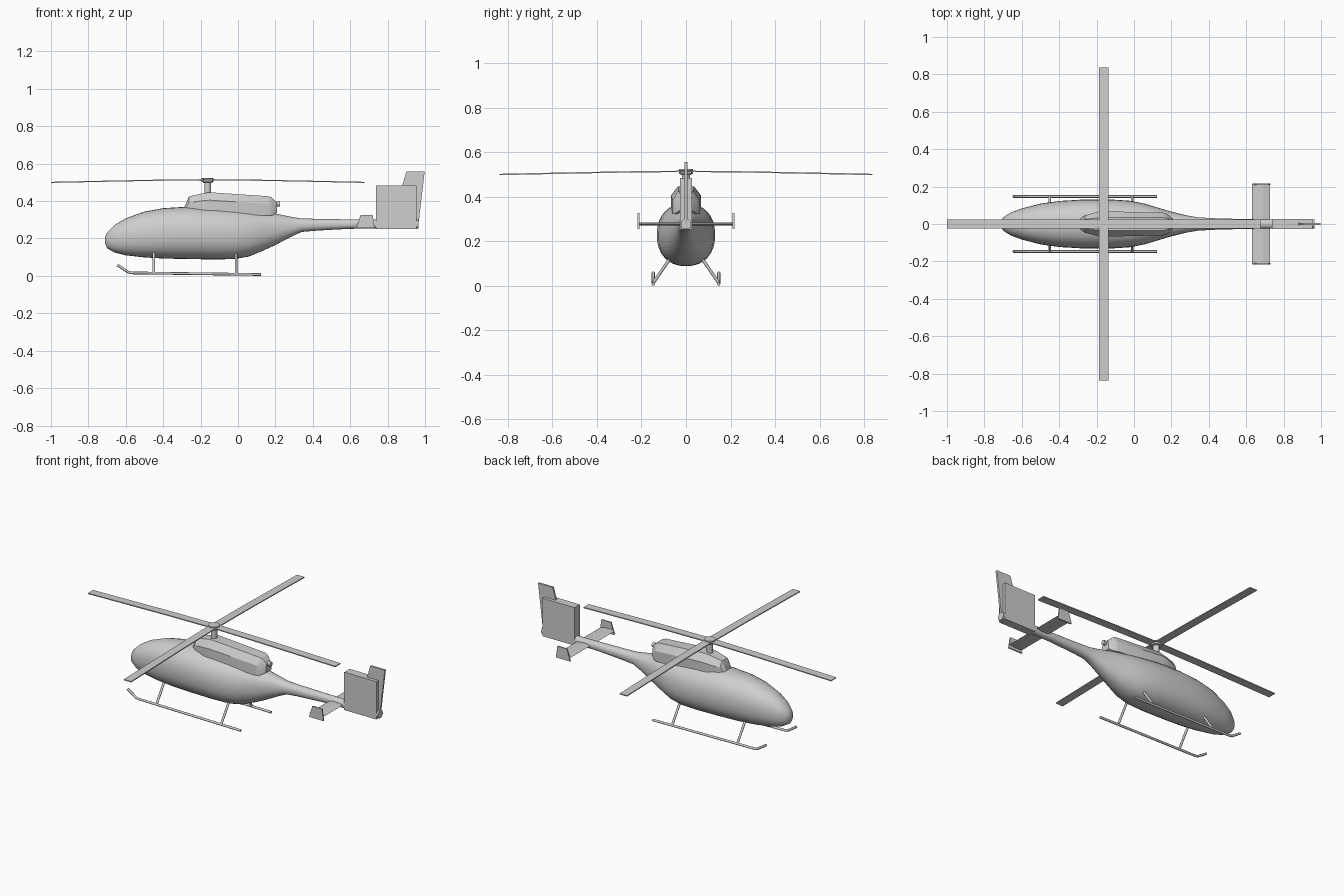
import bpy, bmesh, math
from mathutils import Vector, Matrix

if "Cube" in bpy.data.objects:
    bpy.data.objects.remove(bpy.data.objects["Cube"])

grey = bpy.data.materials.new("light grey")
grey.diffuse_color = (0.62, 0.62, 0.62, 1)
grey.use_nodes = True
grey.node_tree.nodes["Principled BSDF"].inputs["Base Color"].default_value = grey.diffuse_color
ROTOR_X = -0.162


def finish(name, bm, smooth=None):
    """Turn a bmesh into a named grey object."""
    bmesh.ops.recalc_face_normals(bm, faces=bm.faces)
    me = bpy.data.meshes.new(name)
    bm.to_mesh(me)
    bm.free()
    me.materials.append(grey)
    ob = bpy.data.objects.new(name, me)
    bpy.context.collection.objects.link(ob)
    if smooth:
        bpy.ops.object.select_all(action='DESELECT')
        ob.select_set(True)
        bpy.context.view_layer.objects.active = ob
        bpy.ops.object.shade_smooth_by_angle(angle=math.radians(smooth))
    return ob


def loft(name, rings, smooth=None):
    """Skin a list of closed rings and cap both ends."""
    bm = bmesh.new()
    loops = [[bm.verts.new(p) for p in ring] for ring in rings]
    n = len(loops[0])
    for a, b in zip(loops, loops[1:]):
        for i in range(n):
            j = (i + 1) % n
            bm.faces.new((a[i], a[j], b[j], b[i]))
    bm.faces.new(loops[0])
    bm.faces.new(loops[-1])
    return finish(name, bm, smooth)


def plate(name, outline, y, half):
    """Extrude an x-z outline along y."""
    return loft(name, [[(x, y + s * half, z) for x, z in outline] for s in (-1, 1)])


def tube(name, pts, r, sides=8):
    """Round rod through a list of points."""
    pts = [Vector(p) for p in pts]
    rings = []
    for i, p in enumerate(pts):
        d = (pts[min(i + 1, len(pts) - 1)] - pts[max(i - 1, 0)]).normalized()
        ref = Vector((0, 0, 1)) if abs(d.z) < 0.9 else Vector((1, 0, 0))
        u = d.cross(ref).normalized()
        v = d.cross(u)
        rings.append([p + r * (math.cos(t) * u + math.sin(t) * v)
                      for t in (k * math.tau / sides for k in range(sides))])
    return loft(name, rings, 50)


# Fuselage and tail boom: x, bottom, top, half width
stations = [
    (-0.712, 0.175, 0.205, 0.012), (-0.70, 0.148, 0.232, 0.035),
    (-0.66, 0.125, 0.272, 0.061), (-0.60, 0.110, 0.308, 0.083),
    (-0.50, 0.099, 0.344, 0.109), (-0.40, 0.093, 0.362, 0.123),
    (-0.27, 0.090, 0.370, 0.131), (-0.12, 0.088, 0.365, 0.131),
    (-0.02, 0.090, 0.356, 0.124), (0.06, 0.104, 0.349, 0.108),
    (0.13, 0.133, 0.343, 0.087), (0.20, 0.165, 0.333, 0.066),
    (0.28, 0.207, 0.317, 0.046), (0.34, 0.235, 0.307, 0.036),
    (0.42, 0.242, 0.305, 0.031), (0.60, 0.252, 0.302, 0.026),
    (0.965, 0.254, 0.300, 0.023)]


def section(x, lo, hi, w, n=32):
    c, h, ring = (lo + hi) / 2, (hi - lo) / 2, []
    for k in range(n):
        t = k * math.tau / n
        co, si = math.cos(t), math.sin(t)
        ring.append((x, w * math.copysign(abs(co) ** 0.9, co),
                     c + h * math.copysign(abs(si) ** 0.9, si)))
    return ring


loft("fuselage", [section(*s) for s in stations], 50)

# Engine cowling: x, base, shoulder, top, half width, half roof width
cowl = [(-0.285, 0.34, 0.365, 0.372, 0.030, 0.020),
        (-0.262, 0.34, 0.390, 0.425, 0.046, 0.026),
        (-0.19, 0.34, 0.402, 0.441, 0.066, 0.033),
        (-0.15, 0.335, 0.405, 0.447, 0.068, 0.036),
        (0.16, 0.322, 0.385, 0.426, 0.060, 0.034),
        (0.18, 0.322, 0.380, 0.420, 0.052, 0.030),
        (0.208, 0.338, 0.370, 0.392, 0.028, 0.018)]
loft("engine_cowling",
     [[(x, -w, b), (x, -w, s), (x, -r, t), (x, r, t), (x, w, s), (x, w, b)]
      for x, b, s, t, w, r in cowl], 25)
tube("exhaust", [(0.17, 0, 0.385), (0.225, 0, 0.385)], 0.014, 12)

# Main rotor
tube("rotor_mast", [(ROTOR_X, 0, 0.42), (ROTOR_X, 0, 0.512)], 0.018, 16)
tube("rotor_hub", [(ROTOR_X, 0, 0.502), (ROTOR_X, 0, 0.524)], 0.032, 16)
for k in range(4):
    turn = Matrix.Translation((ROTOR_X, 0, 0)) @ Matrix.Rotation(k * math.pi / 2, 4, 'Z')
    rings = [[turn @ Vector((r, y, z + dz)) for y, dz in
              ((-0.025, -0.003), (0.025, -0.003), (0.025, 0.003), (-0.025, 0.003))]
             for r, z in ((0.025, 0.514), (0.3, 0.511), (0.6, 0.505), (0.838, 0.500))]
    loft(f"rotor_blade_{k + 1}", rings)

# Skids, with struts splayed out from the belly
for side, label in ((-1, "right"), (1, "left")):
    y = side * 0.147
    tube(f"skid_{label}", [(-0.645, y, 0.058), (-0.585, y, 0.019),
                           (-0.56, y, 0.016), (0.122, y, 0.0075)], 0.0072)
    for x, part in ((-0.45, "front"), (-0.01, "rear")):
        tube(f"{part}_strut_{label}", [(x, side * 0.07, 0.125), (x, y, 0.013)], 0.007)
    # Stabilizer end plates
    plate(f"stabilizer_end_plate_{label}",
          [(0.633, 0.255), (0.73, 0.255), (0.72, 0.326), (0.655, 0.326)],
          side * 0.213, 0.004)

# Horizontal stabilizer, a thin lens section
loft("horizontal_stabilizer",
     [[(0.632, y, 0.277), (0.65, y, 0.284), (0.69, y, 0.284),
       (0.726, y, 0.277), (0.69, y, 0.271), (0.65, y, 0.271)] for y in (-0.213, 0.213)])

# Tail housing box and the upright fin behind and above it
plate("tail_housing", [(0.738, 0.252), (0.955, 0.252), (0.955, 0.484), (0.738, 0.484)], 0, 0.026)
plate("tail_fin", [(0.935, 0.254), (0.962, 0.254), (0.998, 0.557),
                   (0.90, 0.557), (0.874, 0.47)], 0, 0.006)
